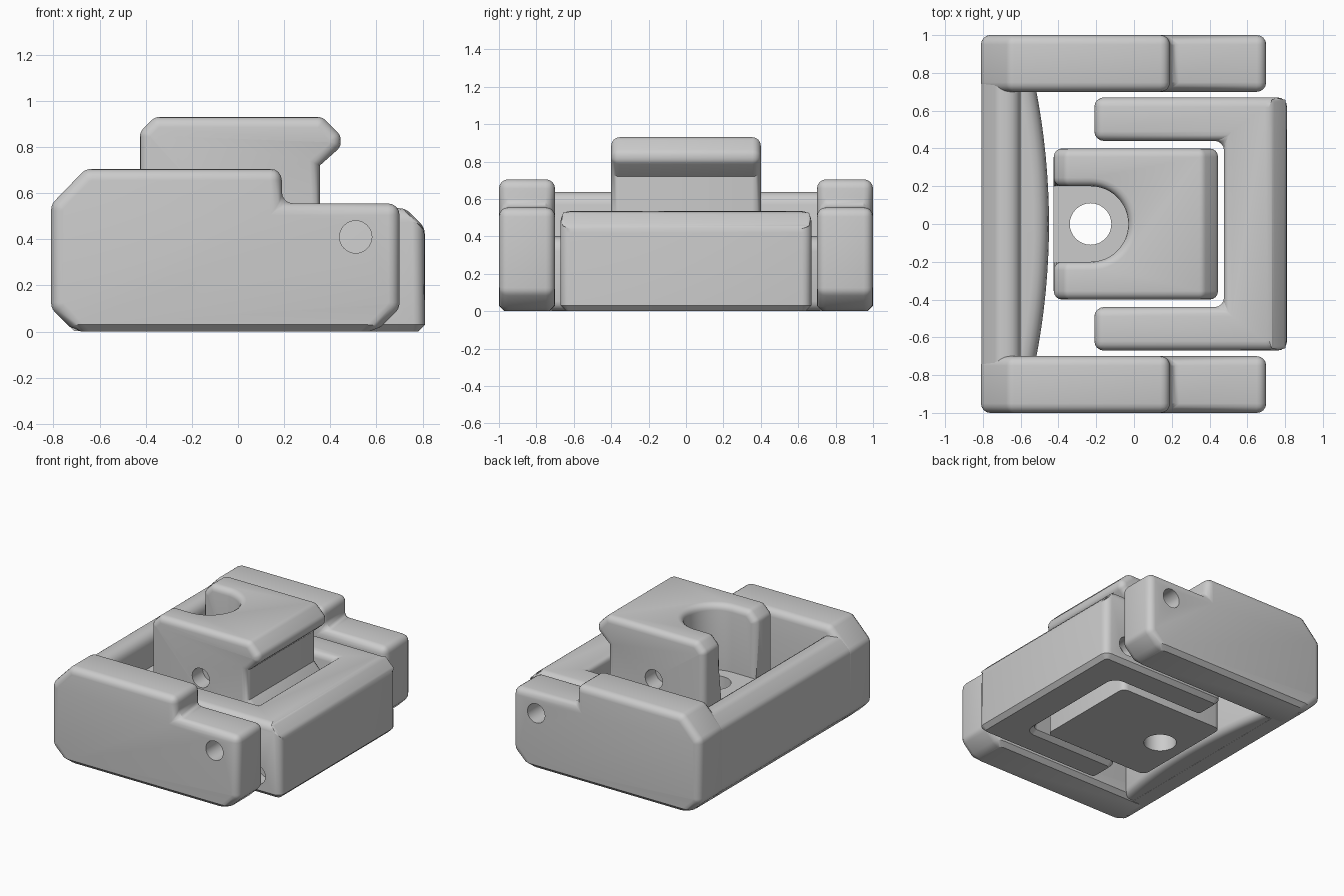
import bpy, bmesh, math
from mathutils import Matrix, Vector

if "Cube" in bpy.data.objects:
    bpy.data.objects.remove(bpy.data.objects["Cube"], do_unlink=True)

GREY = (0.6, 0.6, 0.6, 1.0)
mat = bpy.data.materials.new("plain grey")
mat.use_nodes = True
mat.diffuse_color = GREY
mat.node_tree.nodes["Principled BSDF"].inputs["Base Color"].default_value = GREY


def make_object(name, bm):
    bmesh.ops.recalc_face_normals(bm, faces=bm.faces[:])
    mesh = bpy.data.meshes.new(name)
    bm.to_mesh(mesh)
    bm.free()
    mesh.materials.append(mat)
    ob = bpy.data.objects.new(name, mesh)
    bpy.context.collection.objects.link(ob)
    return ob


def ease_chamfers(outline, reach):
    """Round the outward 45-degree corners of a clockwise side outline."""
    out = []
    count = len(outline)
    for i, point in enumerate(outline):
        p = Vector(point)
        a = Vector(outline[i - 1]) - p
        b = Vector(outline[(i + 1) % count]) - p
        turn = math.degrees(math.pi - a.angle(b))
        outward = a.x * b.y - a.y * b.x > 0
        if turn > 60 or not outward or p.y < 0.01:
            out.append(tuple(p))
            continue
        start, end = p + a.normalized() * reach, p + b.normalized() * reach
        for k in range(4):
            t = k / 3
            out.append(tuple(start * (1 - t) ** 2 + p * 2 * t * (1 - t) + end * t * t))
    return out


def prism(name, outline, axis, lo, hi):
    """Extrude a side outline (x, z) along y or a plan outline (x, y) along z."""
    bm = bmesh.new()
    place = (lambda a, b: (a, lo, b)) if axis == "y" else (lambda a, b: (a, b, lo))
    face = bm.faces.new([bm.verts.new(place(a, b)) for a, b in outline])
    ext = bmesh.ops.extrude_face_region(bm, geom=[face])
    depth = hi - lo
    move = (0, depth, 0) if axis == "y" else (0, 0, depth)
    verts = [g for g in ext["geom"] if isinstance(g, bmesh.types.BMVert)]
    bmesh.ops.translate(bm, verts=verts, vec=move)
    return make_object(name, bm)


def rod(name, radius, centre, depth, axis):
    bm = bmesh.new()
    turn = Matrix.Rotation(math.radians(90), 4, "X") if axis == "y" else Matrix()
    bmesh.ops.create_cone(bm, cap_ends=True, segments=32, radius1=radius,
                          radius2=radius, depth=depth,
                          matrix=Matrix.Translation(centre) @ turn)
    return make_object(name, bm)


def cut(ob, cutter):
    cutter.hide_render = True
    mod = ob.modifiers.new("cut", "BOOLEAN")
    mod.operation, mod.solver, mod.object = "DIFFERENCE", "EXACT", cutter
    bpy.context.view_layer.objects.active = ob
    bpy.ops.object.modifier_apply(modifier=mod.name)
    bpy.data.objects.remove(cutter, do_unlink=True)


def bevel_edges(ob, rule, width, segments, min_angle=50):
    """Bevel the edges that match the rule and are sharper than min_angle."""
    bm = bmesh.new()
    bm.from_mesh(ob.data)
    edges = [e for e in bm.edges if len(e.link_faces) == 2
             and e.calc_face_angle(0) > math.radians(min_angle) and rule(e)]
    bmesh.ops.bevel(bm, geom=edges, offset=width, offset_type="OFFSET",
                    segments=segments, profile=0.5, affect="EDGES", clamp_overlap=False)
    bm.to_mesh(ob.data)
    bm.free()


def within(x=-9, low=-9, high=9):
    """Edge rule: both ends beyond x and between two heights."""
    return lambda e: all(v.co.x > x and low < v.co.z < high for v in e.verts)


on_floor = within(high=0.005)


def soften(ob, width=0.05):
    bevel_edges(ob, lambda e: not on_floor(e), width, 4)
    bevel_edges(ob, on_floor, 0.03, 1, 32)


def finish(ob):
    bpy.ops.object.select_all(action="DESELECT")
    ob.select_set(True)
    bpy.context.view_layer.objects.active = ob
    bpy.ops.object.shade_smooth_by_angle(angle=math.radians(30))


parts = []

# Outer frame: two stepped side arms with pin holes
arm_side = [(-0.81, 0.10), (-0.81, 0.55), (-0.66, 0.705), (0.19, 0.705), (0.19, 0.555),
            (0.70, 0.555), (0.70, 0.10), (0.60, 0), (-0.71, 0)]
for label, s in (("back", 1), ("front", -1)):
    lo, hi = sorted((0.70 * s, 1.0 * s))
    arm = prism(label + "_outer_arm", ease_chamfers(arm_side, 0.025), "y", lo, hi)
    soften(arm)
    cut(arm, rod("pin_cutter", 0.07, (0.51, 0.85 * s, 0.41), 0.5, "y"))
    parts.append(arm)

# Outer frame: cross wall, its ends buried in the arms
wall_side = [(-0.808, 0.10), (-0.808, 0.55), (-0.72, 0.638), (-0.60, 0.638),
             (-0.60, 0.002), (-0.71, 0.002)]
wall = prism("cross_wall", ease_chamfers(wall_side, 0.025), "y", -0.9, 0.9)
bevel_edges(wall, within(x=-0.61, low=0.6), 0.07, 4)
parts.append(wall)

# Bowed ridge on the inside of the wall
ridge_plan = [(-0.65, 0.72), (-0.65, -0.72)]
for i in range(17):
    t = i / 8 - 1
    ridge_plan.append((-0.45 - 0.07 * t * t, 0.72 * t))
ridge = prism("bowed_ridge", ridge_plan, "z", 0.003, 0.40)
bevel_edges(ridge, within(x=-0.6, low=0.39), 0.08, 4)
bevel_edges(ridge, within(x=-0.6, high=0.01), 0.05, 4)
parts.append(ridge)

# Inner U-shaped frame: undercut opening, chamfered outer top edge, blind side holes
u_half = [(0.81, 0.67), (-0.21, 0.67), (-0.21, 0.44), (0.47, 0.44)]
u_plan = u_half + [(x, -y) for x, y in reversed(u_half)]
inner = prism("inner_frame", u_plan, "z", 0, 0.535)
for v in inner.data.vertices:
    if abs(v.co.x - 0.47) < 0.01 and v.co.z < 0.01:
        v.co.x = 0.54
bevel_edges(inner, within(x=0.8, low=0.5), 0.085, 1)
bevel_edges(inner, within(x=0.7, low=0.4), 0.025, 3, 32)
soften(inner)
for s in (1, -1):
    cut(inner, rod("pin_cutter", 0.07, (0.62, 0.67 * s, 0.14), 0.24, "y"))
parts.append(inner)

# Centre block with an overhanging lip and a flared foot
block_side = [(-0.425, 0), (-0.425, 0.865), (-0.36, 0.93), (0.365, 0.93), (0.445, 0.85),
              (0.445, 0.80), (0.355, 0.72), (0.355, 0.50), (0.43, 0.42), (0.43, 0)]
block = prism("centre_block", ease_chamfers(block_side, 0.02), "y", -0.40, 0.40)

# Round-ended slot, open towards the wall
SLOT_FLOOR = 0.45
slot_plan = [(-0.7, 0.2), (-0.7, -0.2)]
for i in range(25):
    a = math.pi * (i / 24 - 0.5)
    slot_plan.append((-0.23 + 0.2 * math.cos(a), 0.2 * math.sin(a)))
cut(block, prism("slot_cutter", slot_plan, "z", SLOT_FLOOR, 1.2))
on_slot_floor = within(low=SLOT_FLOOR - 0.005, high=SLOT_FLOOR + 0.005)
bevel_edges(block, lambda e: not on_floor(e) and not on_slot_floor(e), 0.045, 4)

# Screw hole through the floor and blind pin holes in the sides
cut(block, rod("screw_cutter", 0.11, (-0.23, 0, 0.2), 0.7, "z"))
for s in (1, -1):
    cut(block, rod("pin_cutter", 0.07, (-0.02, 0.4 * s, 0.57), 0.24, "y"))
parts.append(block)

for part in parts:
    finish(part)
